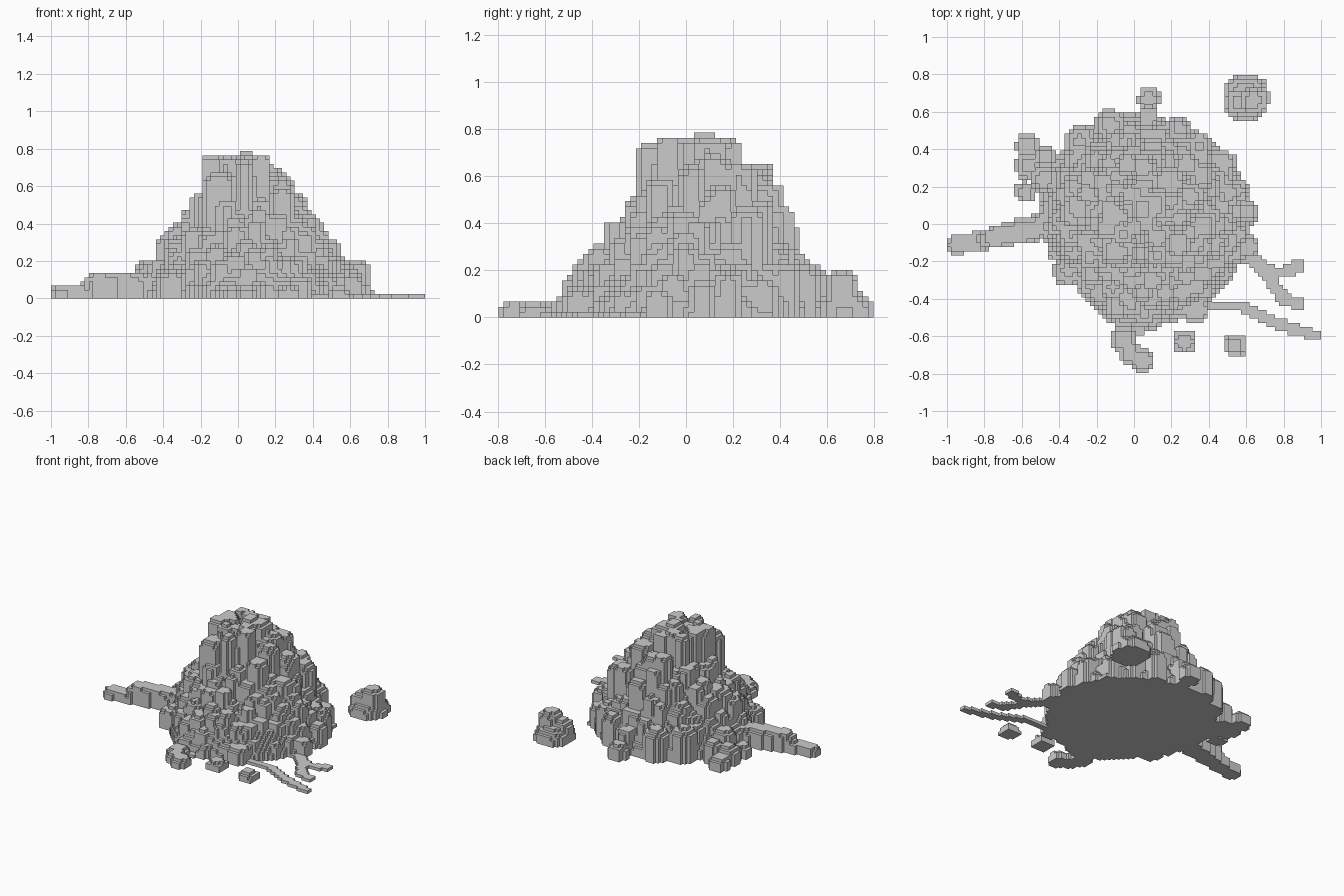
import bpy, bmesh, math, random

default = bpy.data.objects.get("Cube")
if default:
    bpy.data.objects.remove(default, do_unlink=True)

U = 2 / 89
random.seed(8)


def build_voxels(name, columns):
    """Turn a map of (i, j) -> level count into a blocky solid."""
    bm = bmesh.new()
    cache = {}

    def vert(i, j, k):
        key = (i, j, k)
        if key not in cache:
            cache[key] = bm.verts.new(((i - 0.5) * U, (j - 0.5) * U, k * U))
        return cache[key]

    def quad(*corners):
        bm.faces.new([vert(*c) for c in corners])

    for (i, j), n in columns.items():
        a, b = i + 1, j + 1
        quad((i, j, n), (a, j, n), (a, b, n), (i, b, n))
        quad((i, b, 0), (a, b, 0), (a, j, 0), (i, j, 0))
        sides = (((i, j - 1), (i, j), (a, j)), ((a, j), (a, j), (a, b)),
                 ((i, b), (a, b), (i, b)), ((i - 1, j), (i, b), (i, j)))
        for neighbour, p, q in sides:
            for k in range(columns.get(neighbour, 0), n):
                quad((*p, k), (*q, k), (*q, k + 1), (*p, k + 1))
    # Merge flat regions into larger facets
    bmesh.ops.dissolve_limit(bm, angle_limit=0.02, verts=bm.verts[:], edges=bm.edges[:])
    mesh = bpy.data.meshes.new(name)
    bm.to_mesh(mesh)
    bm.free()
    obj = bpy.data.objects.new(name, mesh)
    bpy.context.collection.objects.link(obj)
    return obj


def raise_to(columns, i, j, z):
    columns[i, j] = max(columns.get((i, j), 0), max(1, round(z / U)))


def boulder(columns, x, y, r, h, rounding=0.6):
    """Stamp a squarish, flat-topped stone column into the map."""
    reach = math.ceil(r / U) + 1
    ci, cj = round(x / U), round(y / U)
    for i in range(ci - reach, ci + reach + 1):
        for j in range(cj - reach, cj + reach + 1):
            d = (abs(i * U - x) ** 2.6 + abs(j * U - y) ** 2.6) ** (1 / 2.6) / r
            if d <= 1:
                raise_to(columns, i, j, h - rounding * min(r, h) * d ** 3)


def rocks(name, stones):
    columns = {}
    for stone in stones:
        boulder(columns, *stone)
    return build_voxels(name, columns)


def root(name, points, half=0.025):
    columns = {}
    for (x0, y0), (x1, y1) in zip(points, points[1:]):
        for s in range(41):
            t = s / 40
            x, y = x0 + (x1 - x0) * t, y0 + (y1 - y0) * t
            for i in range(math.ceil((x - half) / U), math.floor((x + half) / U) + 1):
                for j in range(math.ceil((y - half) / U), math.floor((y + half) / U) + 1):
                    raise_to(columns, i, j, U)
    return build_voxels(name, columns)


# Mound envelope: radius at each height towards the four sides
LEVELS = (0.78, 0.72, 0.60, 0.46, 0.36, 0.20, 0.10, 0.03)
EAST = (0.15, 0.22, 0.29, 0.38, 0.47, 0.57, 0.61, 0.64)
WEST = (0.17, 0.20, 0.23, 0.25, 0.39, 0.46, 0.49, 0.52)
NORTH = (0.14, 0.19, 0.30, 0.41, 0.43, 0.48, 0.52, 0.55)
SOUTH = (0.12, 0.23, 0.28, 0.30, 0.41, 0.55, 0.59, 0.62)
MID_Y = 0.05


def envelope(x, y):
    y -= MID_Y
    d = math.hypot(x, y)
    c2 = (x / d) ** 2 if d else 1
    across, along = (EAST if x > 0 else WEST), (NORTH if y > 0 else SOUTH)
    # The south-west and north-east flanks are drawn in
    pinch = 0.13 if x < 0 and y < 0 else 0.04 if x > 0 and y > 0 else 0
    d /= 1 - pinch * 4 * c2 * (1 - c2)
    last_r, last_z = 0, LEVELS[0]
    for z, ra, rb in zip(LEVELS, across, along):
        r = ra * c2 + rb * (1 - c2)
        if d <= r:
            return last_z + (z - last_z) * (d - last_r) / max(r - last_r, 1e-6)
        last_r, last_z = r, z
    return 0


# Craggy mound: low solid core, then a spiral of stone columns packed over it
mound = {}
for i in range(-30, 31):
    for j in range(-30, 31):
        z = envelope(i * U, j * U)
        if z > 0.06:
            raise_to(mound, i, j, z * 0.72)
COUNT = 210
for n in range(COUNT):
    angle = n * math.pi * (3 - math.sqrt(5)) + random.uniform(-0.08, 0.08)
    d = 0.63 * math.sqrt((n + 0.5) / COUNT) + random.uniform(-0.02, 0.02)
    r = random.uniform(0.04, 0.065)
    x, y = d * math.cos(angle), MID_Y + d * math.sin(angle)
    out = d + 0.5 * r
    h = envelope(out * math.cos(angle), MID_Y + out * math.sin(angle))
    if h > 0:
        boulder(mound, x, y, r, min(0.77, h * random.uniform(0.82, 1.1)))

# Larger stones on the summit and around the foot
for stone in [
    (0.045, 0.08, 0.055, 0.79), (-0.11, 0.04, 0.07, 0.77), (0.10, 0.10, 0.08, 0.77),
    (0.0, 0.15, 0.06, 0.76), (0.20, 0.12, 0.06, 0.69), (-0.10, -0.14, 0.08, 0.68),
    (0.30, 0.15, 0.07, 0.56), (0.05, 0.30, 0.07, 0.63), (0.36, 0.26, 0.07, 0.47),
    (0.19, 0.22, 0.08, 0.66), (0.28, 0.32, 0.06, 0.50), (0.10, 0.40, 0.06, 0.48),
    (-0.32, 0.05, 0.07, 0.39), (-0.30, 0.20, 0.08, 0.38), (0.42, 0.0, 0.07, 0.37),
    (-0.13, 0.53, 0.08, 0.22), (-0.29, 0.44, 0.08, 0.24), (0.08, 0.67, 0.06, 0.11),
    (0.08, 0.58, 0.05, 0.19), (0.24, 0.51, 0.06, 0.22), (0.35, 0.42, 0.06, 0.24),
    (0.48, 0.33, 0.055, 0.16), (0.55, 0.18, 0.06, 0.20), (0.60, 0.07, 0.055, 0.16),
    (0.61, -0.12, 0.055, 0.12), (-0.57, 0.42, 0.06, 0.10), (-0.56, 0.31, 0.075, 0.13),
    (-0.58, 0.17, 0.055, 0.09), (-0.48, 0.24, 0.07, 0.20), (-0.47, 0.36, 0.05, 0.16),
    (-0.35, -0.25, 0.08, 0.15), (0.33, -0.46, 0.07, 0.12),
]:
    boulder(mound, *stone)
build_voxels("rocky_mound", mound)

# Low ridge trailing off to the right side
ridge = []
for s in range(5):
    t = s / 4
    ridge.append((-0.47 - 0.27 * t, -0.01 - 0.06 * t, 0.075 - 0.015 * t, 0.145 - 0.01 * (s % 2)))
for s in range(4):
    ridge.append((-0.78 - 0.054 * s, -0.08 - 0.01 * s, 0.055, 0.11 if s == 0 else 0.07, 0.4))
rocks("side_ridge", ridge)

# Loose stones
rocks("back_boulder", [(0.60, 0.675, 0.122, 0.12), (0.64, 0.66, 0.07, 0.20),
                       (0.55, 0.65, 0.06, 0.15)])
rocks("front_stones", [(-0.055, -0.62, 0.066, 0.07), (-0.02, -0.69, 0.06, 0.07),
                       (0.045, -0.73, 0.066, 0.07)])
rocks("small_stone_a", [(0.27, -0.63, 0.064, 0.07)])
rocks("small_stone_b", [(0.54, -0.65, 0.06, 0.065)])

# Thin roots along the ground
root("long_root", [(0.38, -0.43), (0.57, -0.44), (0.76, -0.53), (0.98, -0.60)])
root("forked_root", [(0.58, -0.10), (0.67, -0.22), (0.81, -0.41), (0.88, -0.43)])
root("root_branch", [(0.65, -0.21), (0.72, -0.25), (0.82, -0.25), (0.88, -0.22)])
